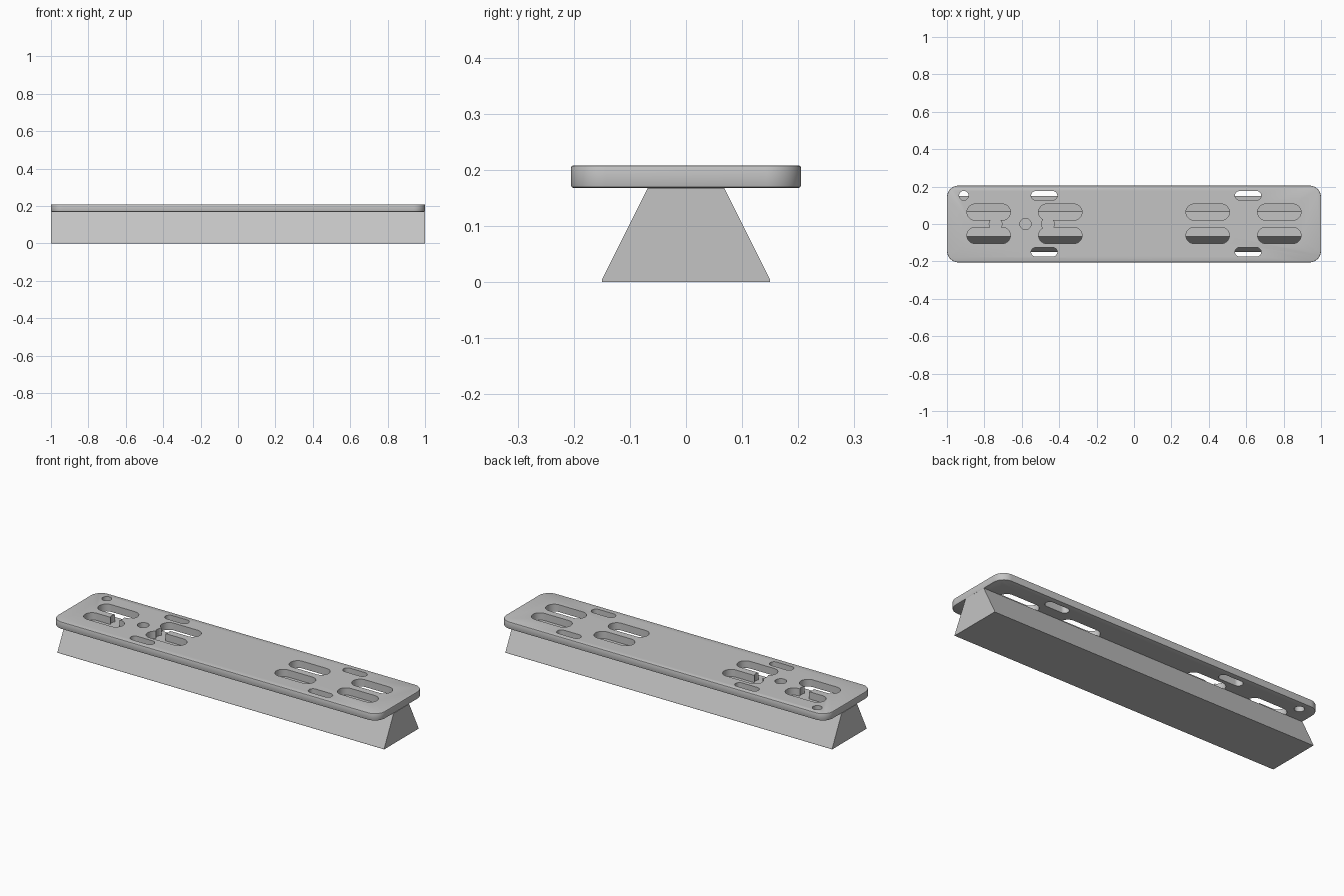
import bpy, bmesh, math

if "Cube" in bpy.data.objects:
    bpy.data.objects.remove(bpy.data.objects["Cube"])

grey = bpy.data.materials.new("grey metal")
grey.use_nodes = True
colour = (0.55, 0.55, 0.55, 1)
grey.diffuse_color = colour
grey.node_tree.nodes["Principled BSDF"].inputs["Base Color"].default_value = colour

BASE_TOP, PLATE_TOP = 0.168, 0.208


def rounded_outline(cx, cy, half_x, half_y, radius, steps=12):
    """Counter-clockwise rounded rectangle; also gives slots and circles."""
    points = []
    for i, (sx, sy) in enumerate([(1, 1), (-1, 1), (-1, -1), (1, -1)]):
        for k in range(steps + 1):
            a = math.pi / 2 * (i + k / steps)
            points.append((cx + sx * (half_x - radius) + radius * math.cos(a),
                           cy + sy * (half_y - radius) + radius * math.sin(a)))
    return points


def extrude(name, points, offset):
    """Solid made by sweeping a closed loop of 3D points along an offset."""
    bm = bmesh.new()
    face = bm.faces.new([bm.verts.new(p) for p in points])
    top = bmesh.ops.extrude_face_region(bm, geom=[face])["geom"]
    bmesh.ops.translate(bm, vec=offset,
                        verts=[v for v in top if isinstance(v, bmesh.types.BMVert)])
    bmesh.ops.remove_doubles(bm, verts=bm.verts, dist=0.00001)
    bmesh.ops.recalc_face_normals(bm, faces=bm.faces)
    mesh = bpy.data.meshes.new(name)
    bm.to_mesh(mesh)
    bm.free()
    mesh.materials.append(grey)
    obj = bpy.data.objects.new(name, mesh)
    bpy.context.collection.objects.link(obj)
    return obj


def select_only(obj):
    bpy.ops.object.select_all(action='DESELECT')
    obj.select_set(True)
    bpy.context.view_layer.objects.active = obj


# Dovetail bar with a thin vertical lip at the bottom
half_profile = [(0.15, 0), (0.15, 0.004), (0.068, BASE_TOP)]
profile = half_profile + [(-y, z) for y, z in reversed(half_profile)]
extrude("dovetail_bar", [(-1, y, z) for y, z in profile], (2, 0, 0))

# Top plate with rounded corners and softened rims
plate = extrude("top_plate",
                [(x, y, BASE_TOP) for x, y in rounded_outline(0, 0, 1, 0.205, 0.062)],
                (0, 0, PLATE_TOP - BASE_TOP))
select_only(plate)
bevel = plate.modifiers.new("rim", 'BEVEL')
bevel.width, bevel.segments, bevel.limit_method = 0.004, 2, 'ANGLE'
bpy.ops.object.modifier_apply(modifier="rim")

# Openings: centre x, centre y, half length, half width
openings = [(x, y, 0.116, 0.043) for x in (-0.777, -0.394, 0.394, 0.777)
            for y in (-0.0615, 0.0635)]                     # long slots
openings += [(x, y, 0.07, 0.024) for x in (-0.48, 0.61)
             for y in (-0.15, 0.152)]                       # edge slots
openings += [(x, 0, 0.034, 0.034) for x in (-0.74, -0.46)]  # slot links
openings += [(-0.58, 0, 0.03, 0.03), (-0.91, 0.152, 0.025, 0.025)]  # round holes

for cx, cy, half_x, half_y in openings:
    outline = rounded_outline(cx, cy, half_x, half_y, half_y)
    cutter = extrude("cutter", [(x, y, 0.1) for x, y in outline], (0, 0, 0.2))
    cutter.hide_render = True
    select_only(plate)
    cut = plate.modifiers.new("cut", 'BOOLEAN')
    cut.object, cut.operation, cut.solver = cutter, 'DIFFERENCE', 'EXACT'
    bpy.ops.object.modifier_apply(modifier="cut")
    bpy.data.objects.remove(cutter)

select_only(plate)
bpy.ops.object.shade_smooth_by_angle(angle=math.radians(35))
